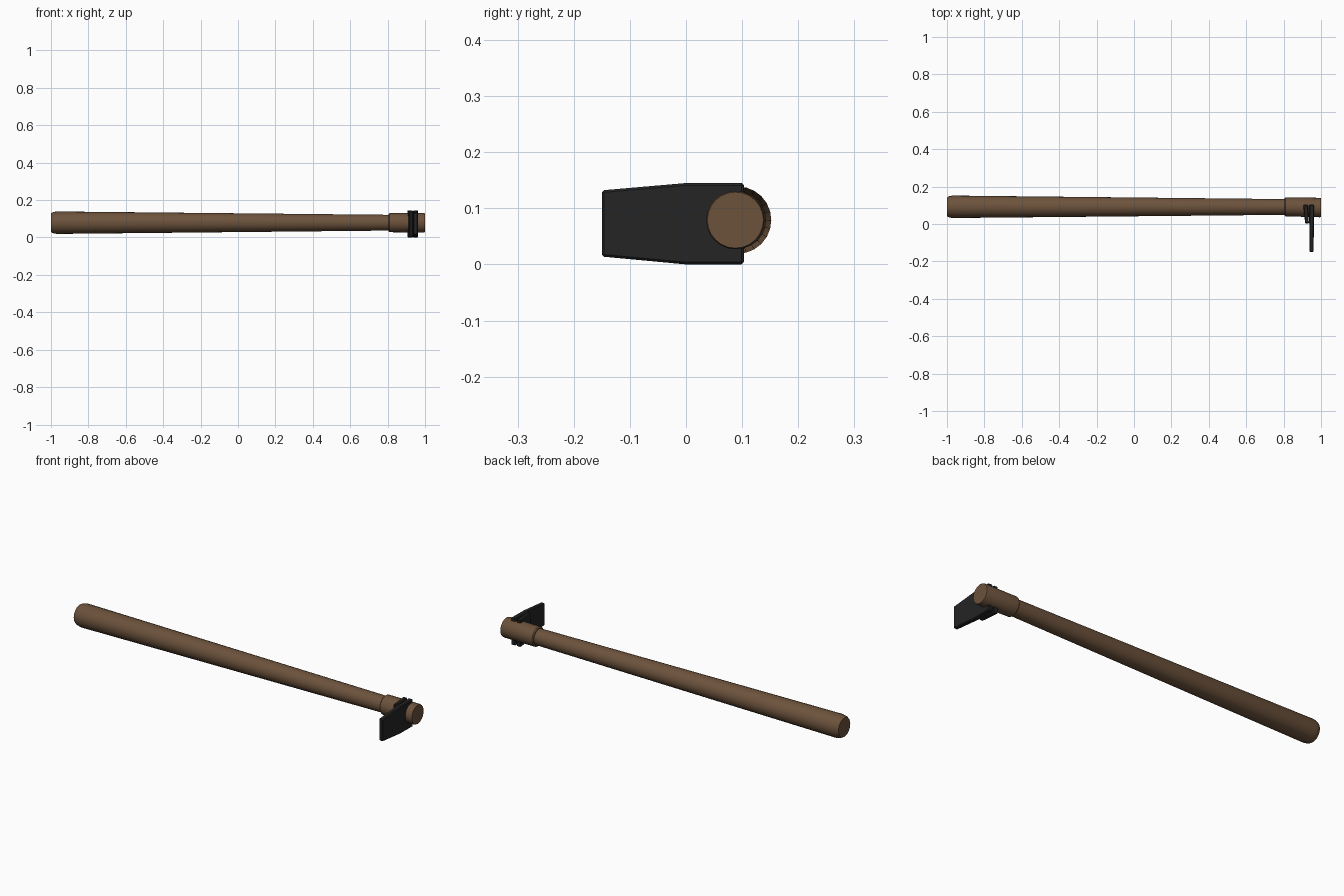
import bpy, bmesh, math

if "Cube" in bpy.data.objects:
    bpy.data.objects.remove(bpy.data.objects["Cube"])

def material(name, c):
    m = bpy.data.materials.new(name)
    m.diffuse_color = (*c, 1)
    m.use_nodes = True
    m.node_tree.nodes["Principled BSDF"].inputs["Base Color"].default_value = m.diffuse_color
    return m

wood = material("wood", (0.15, 0.085, 0.045))
iron = material("iron", (0.018, 0.018, 0.018))

def finish(name, bm, mat):
    bmesh.ops.recalc_face_normals(bm, faces=bm.faces)
    me = bpy.data.meshes.new(name)
    bm.to_mesh(me)
    bm.free()
    ob = bpy.data.objects.new(name, me)
    bpy.context.collection.objects.link(ob)
    me.materials.append(mat)
    return ob

def rod(name, profile, n=24):
    """Rings of (x, centre y, radius) around the x axis, capped."""
    bm = bmesh.new()
    rings = []
    for x, cy, r in profile:
        rings.append([bm.verts.new((x, cy + r * math.cos(2 * math.pi * i / n),
                                    0.079 + r * math.sin(2 * math.pi * i / n))) for i in range(n)])
    for a, b in zip(rings, rings[1:]):
        for i in range(n):
            j = (i + 1) % n
            bm.faces.new((a[i], a[j], b[j], b[i]))
    bm.faces.new(rings[0])
    bm.faces.new(rings[-1])
    ob = finish(name, bm, wood)
    bpy.ops.object.select_all(action='DESELECT')
    bpy.context.view_layer.objects.active = ob
    ob.select_set(True)
    bpy.ops.object.shade_smooth_by_angle(angle=math.radians(30))

def plate(name, sections):
    """Rectangular sections of (y, x0, x1, z0, z1) joined along y."""
    bm = bmesh.new()
    rings = [[bm.verts.new((x, y, z)) for x, z in ((x0, z0), (x1, z0), (x1, z1), (x0, z1))]
             for y, x0, x1, z0, z1 in sections]
    for a, b in zip(rings, rings[1:]):
        for i in range(4):
            j = (i + 1) % 4
            bm.faces.new((a[i], a[j], b[j], b[i]))
    bm.faces.new(rings[0])
    bm.faces.new(rings[-1])
    ob = finish(name, bm, iron)
    bev = ob.modifiers.new("soft_edges", 'BEVEL')
    bev.width = 0.004
    bev.segments = 1
    bev.limit_method = 'ANGLE'

# Tapered shaft with rounded butt
rod("handle", [(-1, 0.092, 0.05), (-0.99, 0.092, 0.056), (-0.97, 0.092, 0.06), (0.82, 0.091, 0.042)])
# Thicker head of the handle
rod("handle_head", [(0.805, 0.092, 0.046), (0.81, 0.092, 0.051), (0.993, 0.088, 0.052), (1, 0.088, 0.05)])
# Blade crossing the head, narrowing to its edge
plate("blade", [(-0.15, 0.938, 0.960, 0.014, 0.132), (0.0, 0.937, 0.962, 0.0, 0.145),
                (0.103, 0.936, 0.963, 0.0, 0.145)])
# Slanted backing plate
plate("backing_plate", [(0.003, 0.915, 0.935, 0.0, 0.145), (0.103, 0.905, 0.929, 0.0, 0.145)])
